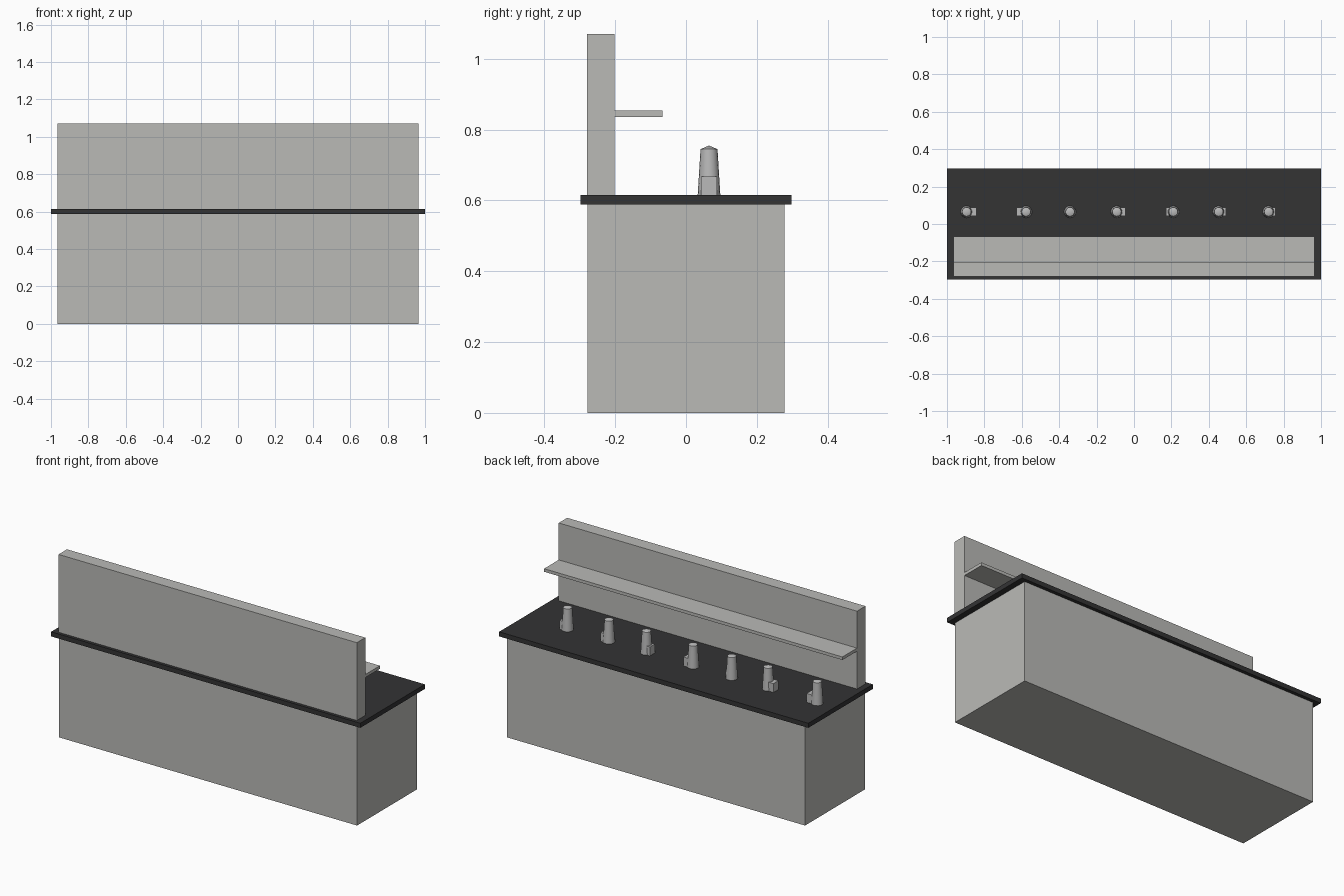
import bpy
import bmesh

cube = bpy.data.objects.get("Cube")
if cube:
    bpy.data.objects.remove(cube, do_unlink=True)


def material(name, rgb):
    m = bpy.data.materials.new(name)
    m.use_nodes = True
    color = (*rgb, 1.0)
    m.diffuse_color = color
    m.node_tree.nodes["Principled BSDF"].inputs["Base Color"].default_value = color
    return m


stone = material("pale grey", (0.49, 0.49, 0.47))
slab = material("charcoal", (0.033, 0.033, 0.034))
metal = material("tap grey", (0.49, 0.49, 0.49))


def box(name, x, y, z, mat):
    """Box spanning the given (low, high) ranges."""
    bm = bmesh.new()
    bmesh.ops.create_cube(bm, size=1)
    for v in bm.verts:
        v.co = [r[0] if c < 0 else r[1] for c, r in zip(v.co, (x, y, z))]
    me = bpy.data.meshes.new(name)
    bm.to_mesh(me)
    bm.free()
    me.materials.append(mat)
    ob = bpy.data.objects.new(name, me)
    bpy.context.collection.objects.link(ob)
    return ob


def turned(name, x, y, profile, sides, mat):
    """Solid of stacked rings from (radius, height) pairs, closed to a point on top."""
    bm = bmesh.new()
    disc = bmesh.ops.create_circle(bm, cap_ends=True, segments=sides, radius=profile[0][0])
    for v in disc["verts"]:
        v.co.z = profile[0][1]
    edges = bm.edges[:]
    old_r = profile[0][0]
    for r, z in profile[1:]:
        out = bmesh.ops.extrude_edge_only(bm, edges=edges)["geom"]
        for v in [g for g in out if isinstance(g, bmesh.types.BMVert)]:
            v.co = (v.co.x * r / old_r, v.co.y * r / old_r, z)
        edges = [g for g in out if isinstance(g, bmesh.types.BMEdge)]
        old_r = r
    top = profile[-1][1]
    bmesh.ops.remove_doubles(bm, verts=[v for v in bm.verts if v.co.z > top - 1e-5], dist=0.001)
    bmesh.ops.recalc_face_normals(bm, faces=bm.faces)
    me = bpy.data.meshes.new(name)
    bm.to_mesh(me)
    bm.free()
    me.materials.append(mat)
    ob = bpy.data.objects.new(name, me)
    ob.location = (x, y, 0)
    bpy.context.collection.objects.link(ob)
    bpy.ops.object.select_all(action="DESELECT")
    ob.select_set(True)
    bpy.context.view_layer.objects.active = ob
    bpy.ops.object.shade_smooth_by_angle(angle=0.6)


# Counter, back panel and shelf
span = (-0.965, 0.965)
box("counter_base", span, (-0.278, 0.278), (0, 0.588), stone)
box("counter_top", (-1, 1), (-0.298, 0.298), (0.588, 0.615), slab)
box("upright_panel", span, (-0.28, -0.202), (0.615, 1.07), stone)
box("shelf", span, (-0.202, -0.067), (0.836, 0.854), stone)

# Row of tapered vessels: position along the counter and reach of the side block
row_y = 0.065
vessels = [(-0.895, 0.053), (-0.577, -0.05), (-0.342, 0.025), (-0.092, 0.047),
           (0.21, -0.038), (0.453, 0.038), (0.72, 0.037)]
outline = [(0.032, 0.615), (0.024, 0.745), (0.0001, 0.755)]
for i, (x, reach) in enumerate(vessels, 1):
    turned(f"vessel_{i}", x, row_y, outline, 16, metal)
    box(f"vessel_block_{i}", sorted((x, x + reach)),
        (row_y - 0.023, row_y + 0.023), (0.615, 0.667), metal)
